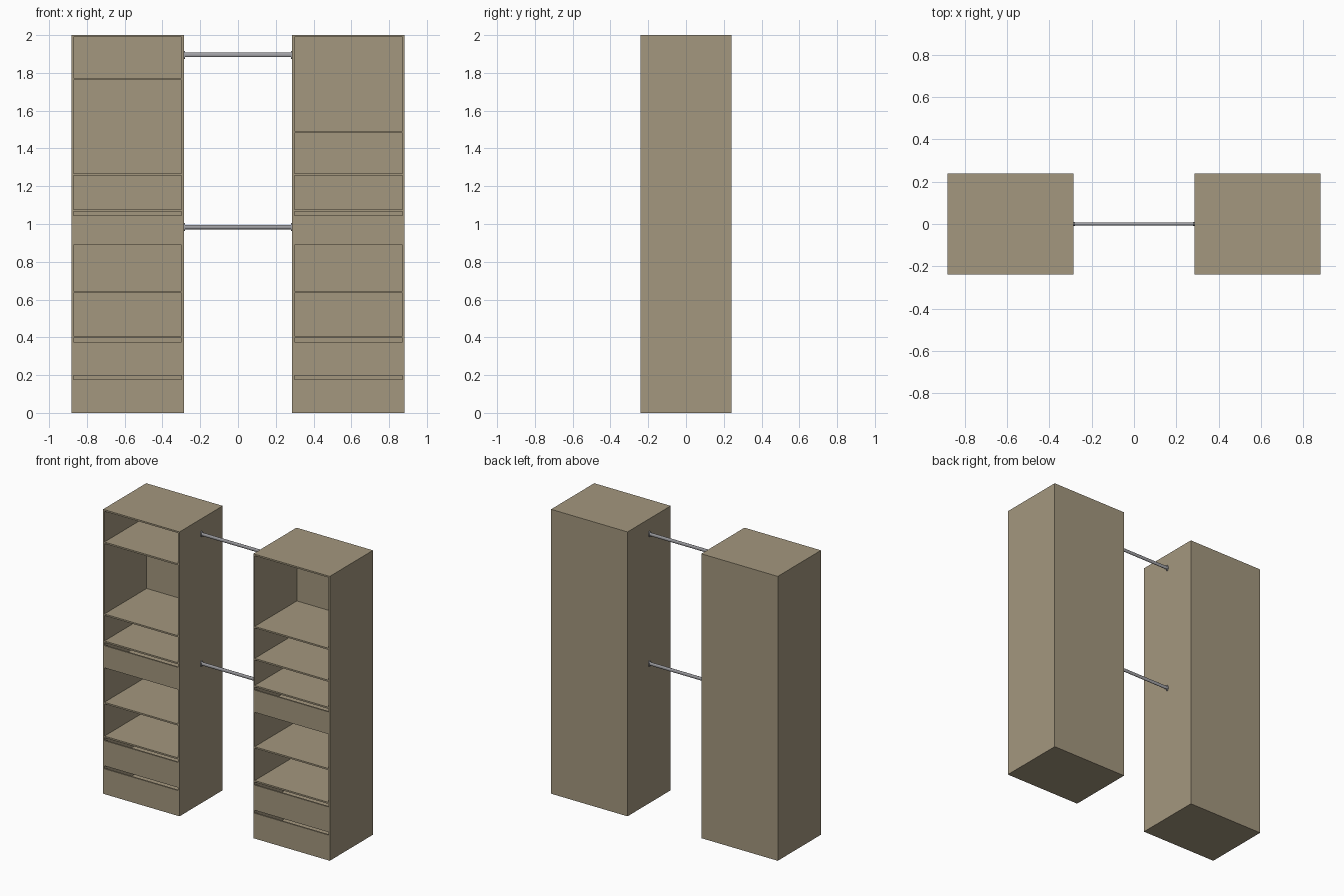
import bpy, math
from mathutils import Matrix

if "Cube" in bpy.data.objects:
    bpy.data.objects.remove(bpy.data.objects["Cube"])


def material(name, rgb):
    m = bpy.data.materials.new(name)
    m.diffuse_color = (*rgb, 1)
    m.use_nodes = True
    m.node_tree.nodes["Principled BSDF"].inputs["Base Color"].default_value = m.diffuse_color
    return m


WOOD = material("tan_wood", (0.37, 0.31, 0.21))
METAL = material("grey_metal", (0.36, 0.36, 0.38))


def box(name, x0, x1, y0, y1, z0, z1):
    bpy.ops.mesh.primitive_cube_add(size=1)
    o = bpy.context.object
    o.name = name
    o.data.transform(Matrix.Diagonal((x1 - x0, y1 - y0, z1 - z0, 1)))
    o.location = ((x0 + x1) / 2, (y0 + y1) / 2, (z0 + z1) / 2)
    o.data.materials.append(WOOD)
    return o


def oval_bar(name, x0, x1, z, width, height):
    # cylinder along x with an oval section
    bpy.ops.mesh.primitive_cylinder_add(vertices=32, radius=0.5, depth=1)
    o = bpy.context.object
    o.name = name
    o.data.transform(Matrix.Rotation(math.pi / 2, 4, 'Y'))
    o.data.transform(Matrix.Diagonal((x1 - x0, width, height, 1)))
    o.location = ((x0 + x1) / 2, 0, z)
    o.data.materials.append(METAL)
    bpy.ops.object.shade_smooth_by_angle(angle=math.radians(40))
    return o


T = 0.011                 # board thickness
D = 0.24                  # half depth
INNER, OUTER = 0.287, 0.882
DRAWERS = [(0.0, 0.178), (0.199, 0.376), (0.888, 1.044)]


def tower(side, x0, x1, shelves):
    # carcass
    box(side + "_tower_left_panel", x0, x0 + T, -D, D, 0, 2)
    box(side + "_tower_right_panel", x1 - T, x1, -D, D, 0, 2)
    a, b = x0 + T, x1 - T
    box(side + "_tower_back", a, b, D - T, D, 0, 2)
    box(side + "_tower_top", a, b, -D, D - T, 2 - T, 2)
    # shelves, given by their top height
    for i, z in enumerate(shelves):
        box(f"{side}_shelf_{i + 1}", a, b, -D, D - T, z - T, z)
    # drawers: flush front and a bottom board, with a finger gap above
    for i, (z0, z1) in enumerate(DRAWERS):
        box(f"{side}_drawer_front_{i + 1}", a, b, -D, -D + T, z0, z1)
        box(f"{side}_drawer_bottom_{i + 1}", a, b, -D + T, D - T, z0, z0 + T)


COMMON = [0.408, 0.646, 1.077, 1.267]
tower("left", -OUTER, -INNER, COMMON + [1.773])
tower("right", INNER, OUTER, COMMON + [1.492])

# hanging rods with end flanges
for level, z in (("lower", 0.984), ("upper", 1.895)):
    oval_bar(level + "_hanging_rod", -INNER, INNER, z, 0.015, 0.024)
    for side, s in (("left", -1), ("right", 1)):
        xs = sorted((s * INNER, s * (INNER - 0.007)))
        oval_bar(f"{level}_{side}_rod_flange", xs[0], xs[1], z, 0.019, 0.042)
